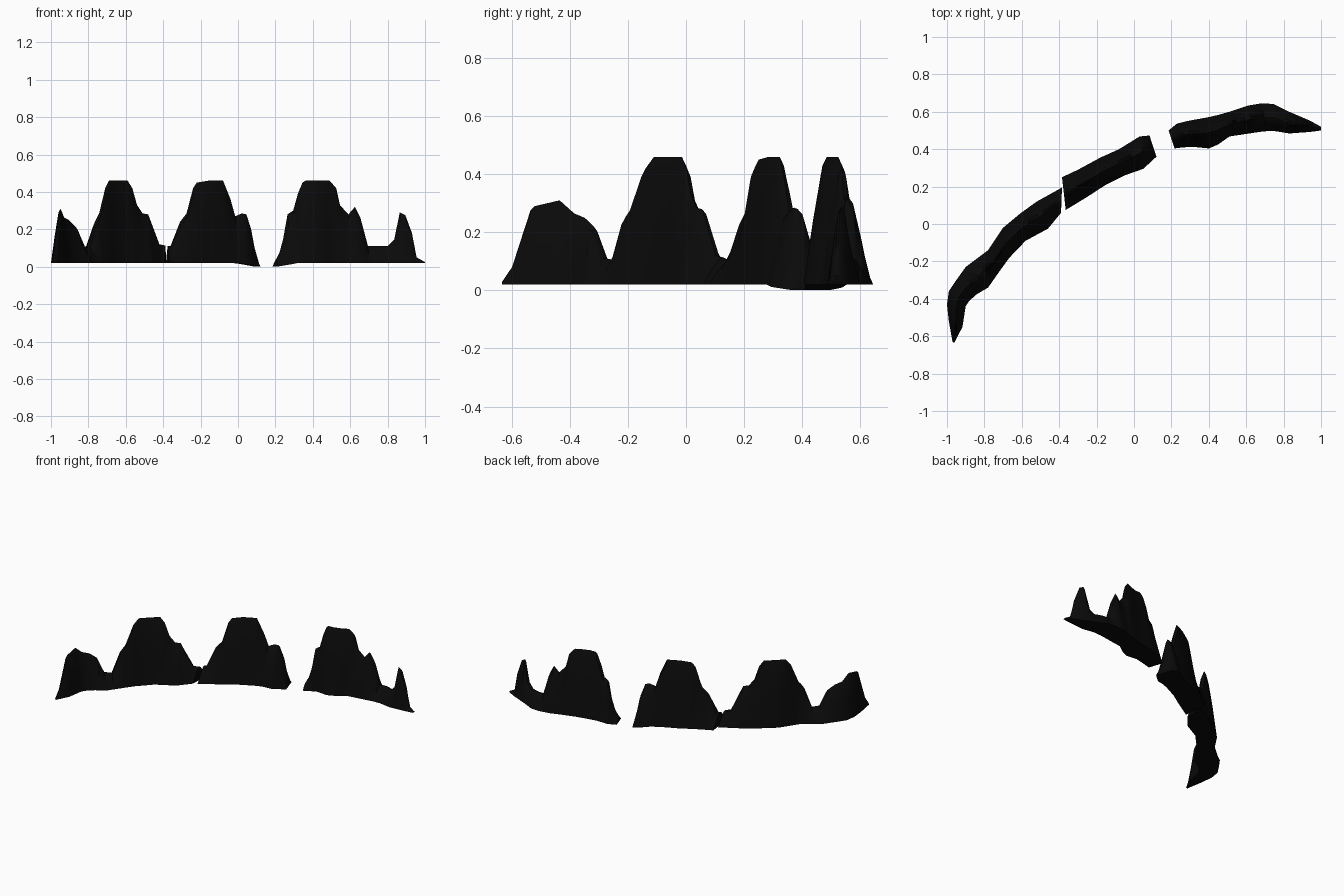
import bpy, bmesh

black = bpy.data.materials.new("near_black_rock")
black.diffuse_color = (0.003, 0.003, 0.003, 1)

# Skyline height as a function of x, one list per range
WEST_SKYLINE = [(-.965, .03), (-.961, .08), (-.953, .29), (-.95, .31), (-.935, .265),
                (-.905, .25), (-.87, .215), (-.835, .11), (-.80, .105), (-.765, .24),
                (-.74, .29), (-.71, .42), (-.69, .46), (-.59, .46), (-.565, .42),
                (-.54, .33), (-.51, .285), (-.48, .28), (-.42, .12), (-.38, .112)]
MIDDLE_SKYLINE = [(-.38, .112), (-.36, .112), (-.31, .24), (-.275, .285), (-.24, .42),
                  (-.22, .45), (-.16, .46), (-.08, .46), (-.04, .36), (-.015, .27),
                  (.02, .285), (.045, .28), (.07, .2), (.085, .11), (.102, .03)]
EAST_SKYLINE = [(.2, .03), (.225, .08), (.245, .16), (.265, .28), (.295, .3), (.32, .39),
                (.345, .45), (.36, .46), (.49, .46), (.525, .42), (.545, .33), (.59, .28),
                (.625, .32), (.655, .26), (.695, .11), (.80, .11), (.835, .145),
                (.865, .29), (.895, .275), (.93, .18), (.955, .05), (1.0, .025)]

# Footprint: (back x, back y, front x, front y) along each ridge
WEST_PLAN = [(-.97, -.632, -.96, -.634), (-.99, -.52, -.917, -.55), (-1, -.43, -.90, -.44),
             (-.99, -.36, -.88, -.41), (-.95, -.30, -.84, -.375), (-.90, -.23, -.78, -.34),
             (-.78, -.14, -.72, -.254), (-.70, -.02, -.666, -.18), (-.61, .055, -.58, -.09),
             (-.52, .12, -.46, -.025), (-.385, .195, -.39, .06)]
MIDDLE_PLAN = [(-.385, .25, -.365, .075), (-.30, .29, -.25, .145), (-.18, .355, -.15, .21),
               (-.08, .40, -.05, .26), (.03, .468, .05, .295), (.083, .473, .12, .36)]
EAST_PLAN = [(.185, .50, .217, .404), (.23, .537, .265, .41), (.297, .553, .32, .412),
             (.393, .57, .40, .404), (.45, .583, .45, .425), (.51, .60, .51, .468),
             (.61, .633, .617, .484), (.68, .645, .69, .495), (.745, .642, .745, .498),
             (.83, .60, .83, .484), (.94, .553, .94, .492), (1, .52, 1, .50)]

# Cross-section: (side, share of height) from back base over the crest to front base
SECTION = [(0, 0), (.2, .5), (.4, .93), (.5, 1), (.6, .93), (.8, .5), (1, 0)]


def lookup(table, t):
    """Piecewise linear interpolation of rows (t, values...)."""
    if t <= table[0][0]:
        return table[0][1:]
    for a, b in zip(table, table[1:]):
        if t <= b[0]:
            f = (t - a[0]) / (b[0] - a[0])
            return [p + (q - p) * f for p, q in zip(a[1:], b[1:])]
    return table[-1][1:]


def ridge(name, plan, skyline):
    plan = [((p[0] + p[2]) / 2, *p) for p in plan]
    lo, hi = plan[0][0], plan[-1][0]
    stations = sorted({round(r[0], 4) for r in plan} |
                      {r[0] for r in skyline if lo < r[0] < hi})
    bm = bmesh.new()
    rings = []
    for t in stations:
        bx, by, fx, fy = lookup(plan, t)
        top = lookup(skyline, t)[0]
        # base dips to the ground beside the gap
        base = .02 * min(1, max(0, abs(t - .15) - .04) / .12)
        rings.append([bm.verts.new((bx + (fx - bx) * s, by + (fy - by) * s,
                                    base + (top - base) * h)) for s, h in SECTION])
    n = len(SECTION)
    for a, b in zip(rings, rings[1:]):
        for i in range(n):
            j = (i + 1) % n
            bm.faces.new((a[i], a[j], b[j], b[i]))
    bm.faces.new(rings[0])
    bm.faces.new(rings[-1])
    bmesh.ops.recalc_face_normals(bm, faces=bm.faces)
    mesh = bpy.data.meshes.new(name)
    bm.to_mesh(mesh)
    bm.free()
    mesh.materials.append(black)
    obj = bpy.data.objects.new(name, mesh)
    bpy.context.collection.objects.link(obj)
    bpy.context.view_layer.objects.active = obj
    obj.select_set(True)
    bpy.ops.object.shade_smooth_by_angle()
    obj.select_set(False)


# Three mountain ridges along an arc
ridge("west_ridge", WEST_PLAN, WEST_SKYLINE)
ridge("middle_ridge", MIDDLE_PLAN, MIDDLE_SKYLINE)
ridge("east_ridge", EAST_PLAN, EAST_SKYLINE)
